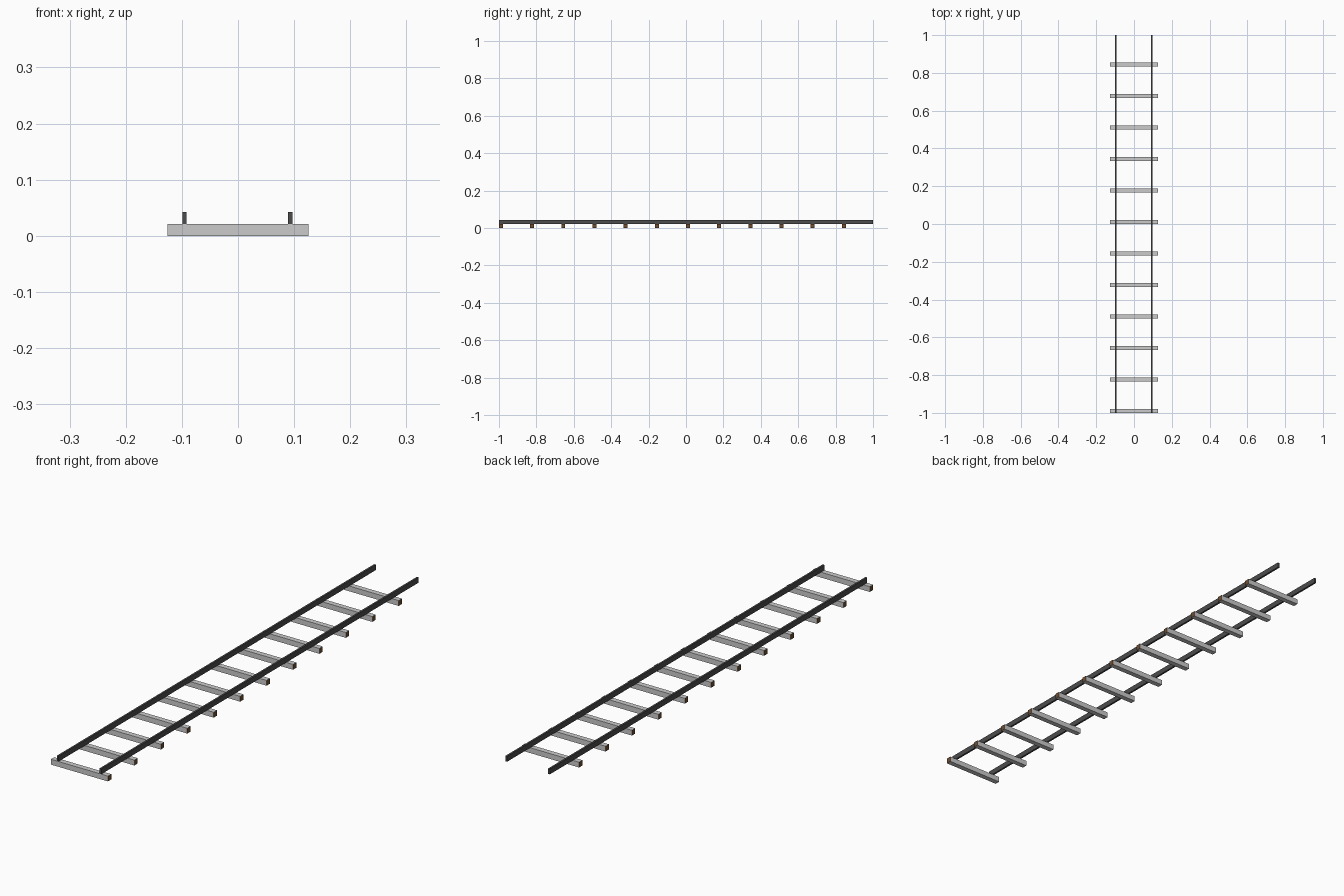
import bpy, bmesh

if "Cube" in bpy.data.objects:
    bpy.data.objects.remove(bpy.data.objects["Cube"])


def material(name, rgb):
    m = bpy.data.materials.new(name)
    m.diffuse_color = (*rgb, 1)
    m.use_nodes = True
    m.node_tree.nodes["Principled BSDF"].inputs["Base Color"].default_value = m.diffuse_color
    return m


GREY = material("pale_grey", (0.60, 0.60, 0.60))
BROWN = material("cut_wood_brown", (0.16, 0.075, 0.03))
STEEL = material("dark_steel", (0.075, 0.072, 0.075))


def box(name, lo, hi, mats):
    bm = bmesh.new()
    bmesh.ops.create_cube(bm, size=1)
    for v in bm.verts:
        v.co = [lo[i] if v.co[i] < 0 else hi[i] for i in range(3)]
    bm.normal_update()
    # the end faces along x take the second material, if there is one
    if len(mats) > 1:
        for f in bm.faces:
            f.material_index = int(abs(f.normal.x) > 0.9)
    me = bpy.data.meshes.new(name)
    bm.to_mesh(me)
    bm.free()
    for m in mats:
        me.materials.append(m)
    ob = bpy.data.objects.new(name, me)
    bpy.context.collection.objects.link(ob)


# cross ties, evenly spaced from the front end, with bare wood ends
for i in range(12):
    y = -1 + i / 6
    box(f"tie_{i + 1}", (-0.126, y, 0), (0.126, y + 0.021, 0.0212), [GREY, BROWN])

# two rails lying on the ties
for side, x in (("left", -0.0955), ("right", 0.0930)):
    box(f"rail_{side}", (x - 0.0038, -1, 0.0212), (x + 0.0038, 1, 0.0427), [STEEL])
